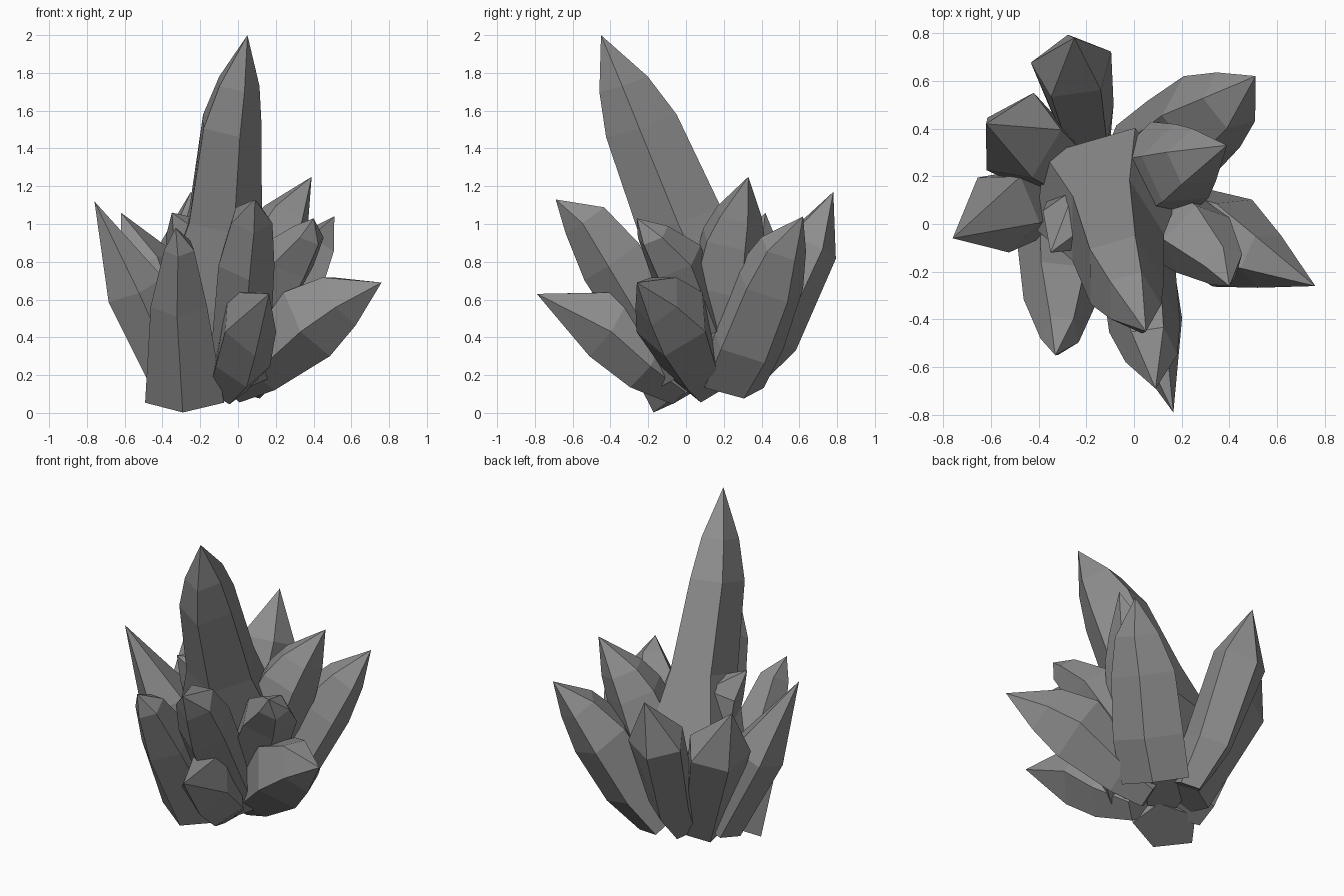
import bpy, bmesh, math
from mathutils import Vector

grey = bpy.data.materials.new("dark_stone")
grey.diffuse_color = (0.27, 0.27, 0.27, 1.0)


def crystal(name, rings, tip):
    """Five-sided shard, ridge outward: rings of (x, y, z, half width, half depth) plus a point."""
    sides = 5
    tip = Vector(tip)
    axis = (tip - Vector(rings[0][:3])).normalized()
    u = axis.cross(Vector((0, 0, 1))).normalized()   # sideways
    v = u.cross(axis)                                # upper, inner side
    bm = bmesh.new()
    loops = []
    for x, y, z, ru, rv in rings:
        loop = []
        for i in range(sides):
            a = math.tau * i / sides - math.pi / 2
            p = Vector((x, y, z)) + u * ru * math.cos(a) / 0.951 + v * rv * (math.sin(a) + 0.095) * 1.105
            p.z = max(p.z, 0.0)
            loop.append(bm.verts.new(p))
        loops.append(loop)
    end = bm.verts.new(tip)
    bm.faces.new(loops[0][::-1])
    for i in range(sides):
        j = (i + 1) % sides
        for lo, hi in zip(loops, loops[1:]):
            bm.faces.new((lo[i], lo[j], hi[j], hi[i]))
        bm.faces.new((loops[-1][i], loops[-1][j], end))
    bmesh.ops.recalc_face_normals(bm, faces=bm.faces)
    mesh = bpy.data.meshes.new(name)
    bm.to_mesh(mesh)
    bm.free()
    mesh.materials.append(grey)
    ob = bpy.data.objects.new(name, mesh)
    bpy.context.collection.objects.link(ob)
    return ob


# Tall leaning centre shard
crystal("main_crystal", [(-0.12, 0.14, 0.16, 0.16, 0.13), (-0.12, 0.12, 0.60, 0.32, 0.25),
                         (-0.08, -0.05, 1.02, 0.20, 0.22), (-0.04, -0.25, 1.52, 0.16, 0.19),
                         (0.00, -0.34, 1.74, 0.11, 0.13)], (0.05, -0.45, 2.0))

# Back shards
crystal("back_right_inner_crystal", [(0.02, 0.16, 0.25, 0.13, 0.12), (0.12, 0.22, 0.68, 0.21, 0.19),
                                     (0.21, 0.25, 0.92, 0.17, 0.16), (0.27, 0.28, 1.05, 0.12, 0.12)],
        (0.39, 0.33, 1.25))
crystal("back_right_outer_crystal", [(0.03, 0.24, 0.15, 0.20, 0.13), (0.16, 0.33, 0.36, 0.21, 0.17),
                                     (0.30, 0.45, 0.68, 0.19, 0.17), (0.41, 0.52, 0.87, 0.13, 0.11)],
        (0.51, 0.62, 1.04))
crystal("back_crystal", [(-0.18, 0.27, 0.17, 0.08, 0.11), (-0.21, 0.45, 0.40, 0.13, 0.15),
                         (-0.26, 0.67, 0.88, 0.17, 0.14)], (-0.25, 0.78, 1.17))
crystal("back_left_crystal", [(-0.26, 0.20, 0.15, 0.13, 0.12), (-0.49, 0.37, 0.76, 0.19, 0.16)],
        (-0.62, 0.42, 1.06))

# Left shard
crystal("left_crystal", [(-0.33, 0.12, 0.15, 0.14, 0.13), (-0.56, 0.05, 0.65, 0.17, 0.15)],
        (-0.76, -0.06, 1.12))

# Front shards
crystal("front_left_crystal", [(-0.28, -0.05, 0.07, 0.21, 0.14), (-0.31, -0.30, 0.58, 0.15, 0.15),
                               (-0.31, -0.47, 0.87, 0.08, 0.09)], (-0.33, -0.55, 0.98))
crystal("front_crystal", [(0.0, -0.05, 0.20, 0.16, 0.14), (0.04, -0.40, 0.80, 0.15, 0.17),
                          (0.07, -0.54, 1.02, 0.11, 0.12)], (0.09, -0.69, 1.13))
crystal("front_low_crystal", [(-0.06, -0.02, 0.13, 0.10, 0.10), (0.02, -0.21, 0.28, 0.15, 0.17),
                              (0.06, -0.41, 0.47, 0.14, 0.20)], (0.165, -0.79, 0.63))

# Right shards
crystal("right_crystal", [(-0.04, 0.10, 0.14, 0.10, 0.10), (0.13, 0.04, 0.23, 0.15, 0.13),
                          (0.39, -0.07, 0.47, 0.20, 0.20), (0.55, -0.15, 0.59, 0.12, 0.15)],
        (0.76, -0.26, 0.69))
crystal("right_small_crystal", [(0.07, 0.06, 0.45, 0.17, 0.15), (0.27, -0.07, 0.80, 0.16, 0.14),
                                (0.38, -0.18, 0.94, 0.09, 0.08)], (0.40, -0.26, 1.03))

# Small shard against the centre one
crystal("left_small_crystal", [(-0.22, 0.05, 0.60, 0.15, 0.13), (-0.26, 0.00, 0.95, 0.13, 0.14)],
        (-0.35, -0.12, 1.06))
